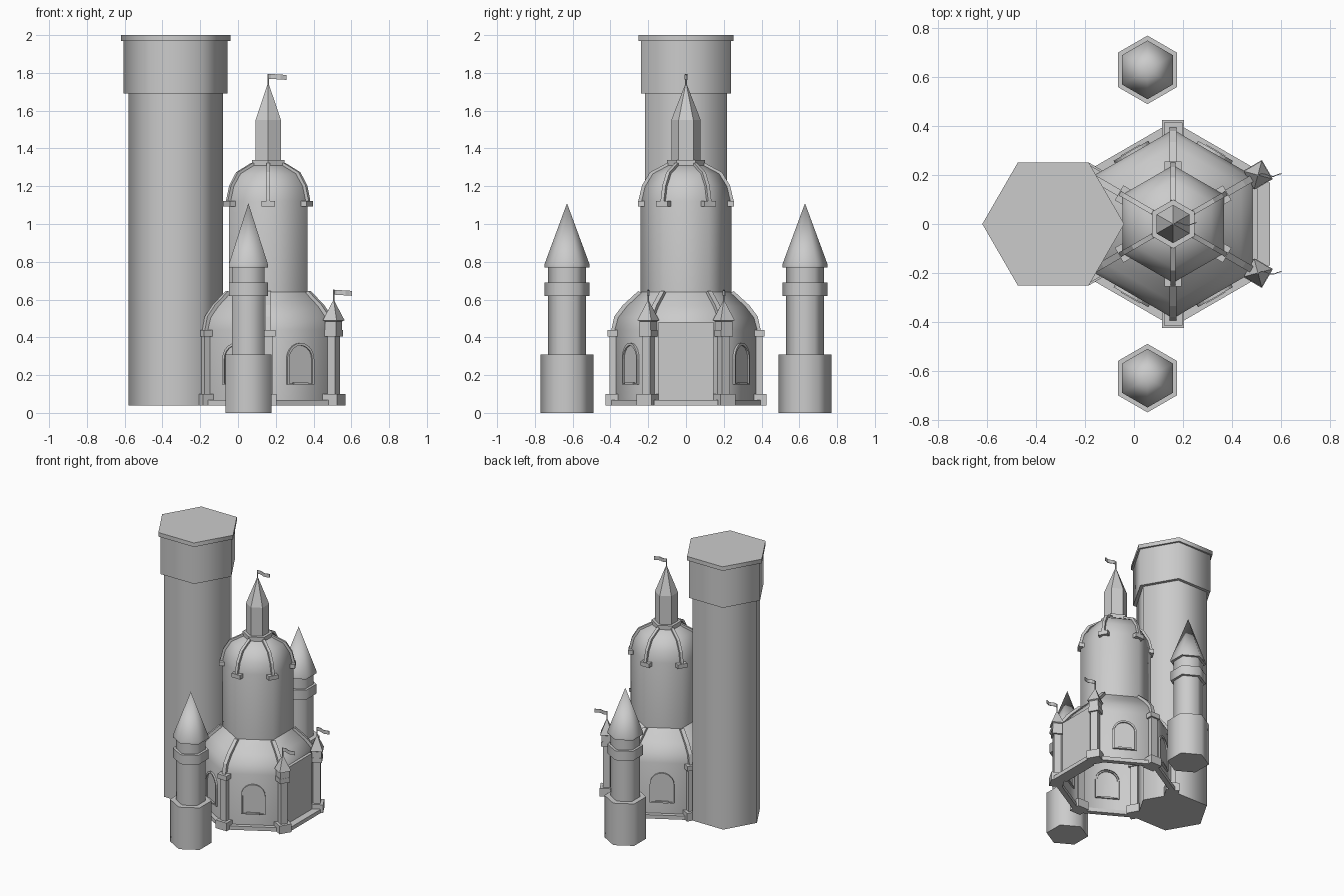
import bpy, bmesh, math
from mathutils import Matrix, Vector

if "Cube" in bpy.data.objects:
    bpy.data.objects.remove(bpy.data.objects["Cube"])

stone = bpy.data.materials.new("grey stone")
stone.use_nodes = True
GREY = (0.6, 0.6, 0.6, 1)
stone.diffuse_color = GREY
stone.node_tree.nodes["Principled BSDF"].inputs["Base Color"].default_value = GREY

KEEP = Vector((0.16, 0, 0))          # axis of the domed keep
CORNERS = [30 + 60 * k for k in range(6)]


def finish(name, bm, smooth=False):
    bmesh.ops.remove_doubles(bm, verts=bm.verts, dist=1e-5)
    bmesh.ops.recalc_face_normals(bm, faces=bm.faces)
    mesh = bpy.data.meshes.new(name)
    bm.to_mesh(mesh)
    bm.free()
    mesh.materials.append(stone)
    obj = bpy.data.objects.new(name, mesh)
    bpy.context.collection.objects.link(obj)
    if smooth:
        bpy.ops.object.select_all(action='DESELECT')
        obj.select_set(True)
        bpy.context.view_layer.objects.active = obj
        bpy.ops.object.shade_smooth_by_angle(angle=math.radians(65))
    return obj


def lathe(name, profile, centre, turn=30, sides=6, bottom=True, top=True, smooth=True):
    """Polygonal tower from a (radius, height) profile."""
    bm = bmesh.new()
    rings = []
    for r, z in profile:
        angles = [math.radians(turn) + math.tau * k / sides for k in range(sides)]
        rings.append([bm.verts.new((centre[0] + r * math.cos(a),
                                    centre[1] + r * math.sin(a), z)) for a in angles])
    for a, b in zip(rings, rings[1:]):
        for k in range(sides):
            j = (k + 1) % sides
            bm.faces.new((a[k], a[j], b[j], b[k]))
    if bottom and profile[0][0] > 0:
        bm.faces.new(rings[0])
    if top and profile[-1][0] > 0:
        bm.faces.new(rings[-1])
    return finish(name, bm, smooth)


def frame_at(angle):
    """Local x points outward from the keep, local y runs along the wall."""
    return Matrix.Translation(KEEP) @ Matrix.Rotation(math.radians(angle), 4, 'Z')


def add_box(bm, matrix, r0, r1, width, z0, z1):
    size = Matrix.Diagonal((r1 - r0, width, z1 - z0, 1))
    place = Matrix.Translation(((r0 + r1) / 2, 0, (z0 + z1) / 2))
    bmesh.ops.create_cube(bm, size=1, matrix=matrix @ place @ size)


def add_rib(bm, matrix, path, width, depth):
    """Square bar following a (radius, height) path."""
    rings = []
    for r, z in path:
        rings.append([bm.verts.new(matrix @ Vector((r + dr, y, z + dr * 0.5)))
                      for dr, y in ((-depth, -width / 2), (depth, -width / 2),
                                    (depth, width / 2), (-depth, width / 2))])
    for a, b in zip(rings, rings[1:]):
        for k in range(4):
            j = (k + 1) % 4
            bm.faces.new((a[k], a[j], b[j], b[k]))
    bm.faces.new(rings[0])
    bm.faces.new(rings[-1])


def flag(name, x, y, z0, z1):
    """Thin pole with a waving pennant."""
    lathe(name + "_pole", [(0.004, z0), (0.004, z1)], (x, y))
    bm = bmesh.new()
    rows = []
    for k in range(7):
        wave = 0.006 * math.sin(k * 1.3)
        rows.append([bm.verts.new((x + k * 0.016, y + wave + s, z - k * 0.001))
                     for s, z in ((-0.002, z1 - 0.026), (0.002, z1 - 0.026),
                                  (0.002, z1), (-0.002, z1))])
    for a, b in zip(rows, rows[1:]):
        for k in range(4):
            bm.faces.new((a[k], a[(k + 1) % 4], b[(k + 1) % 4], b[k]))
    bm.faces.new(rows[0])
    bm.faces.new(rows[-1])
    finish(name, bm)


# Tall flat-topped tower
TALL = (-0.33, 0)
lathe("tall_tower_shaft", [(0.25, 0.04), (0.25, 1.69)], TALL, turn=0)
lathe("tall_tower_head", [(0.275, 1.69), (0.275, 1.97)], TALL, turn=0)
lathe("tall_tower_cap", [(0.29, 1.97), (0.29, 2.0)], TALL, turn=0)

# Two side turrets
for side, y in (("front", -0.63), ("back", 0.63)):
    c = (0.055, y)
    lathe(side + "_turret_base", [(0.14, 0), (0.14, 0.31)], c)
    lathe(side + "_turret_shaft", [(0.1, 0.31), (0.1, 0.78)], c)
    lathe(side + "_turret_ring", [(0.12, 0.62), (0.12, 0.69)], c)
    lathe(side + "_turret_roof", [(0.12, 0.77), (0.12, 0.785), (0, 1.11)], c)

# Keep: lower hall with its curved roof, drum with dome, lantern spire
lathe("hall", [(0.385, 0.04), (0.385, 0.44), (0.367, 0.505), (0.32, 0.565), (0.24, 0.64)],
      KEEP, bottom=False, top=False)
lathe("drum_and_dome", [(0.24, 0.63), (0.24, 1.12), (0.222, 1.2), (0.18, 1.265), (0.09, 1.315)],
      KEEP, bottom=False)
lathe("lantern_collar", [(0.1, 1.305), (0.1, 1.34)], KEEP, smooth=False)
lathe("lantern_spire", [(0.078, 1.34), (0.078, 1.55), (0, 1.75)], KEEP, smooth=False)
flag("top_flag", KEEP.x, 0, 1.7, 1.795)

# Hollow plinth around the hall
lathe("plinth", [(0.38, 0.04), (0.42, 0.04), (0.42, 0.068), (0.38, 0.068), (0.38, 0.04)],
      KEEP, bottom=False, top=False, smooth=False)

# Blank gate panel between the flagged pillars
bm = bmesh.new()
add_box(bm, frame_at(0), 0.31, 0.345, 0.29, 0.04, 0.48)
add_box(bm, frame_at(0), 0.335, 0.395, 0.34, 0.04, 0.068)
finish("gate_panel", bm)

# Corner pillars, roof ribs and dome ribs
pillars, roof_ribs, dome_ribs = bmesh.new(), bmesh.new(), bmesh.new()
for a in CORNERS:
    m = frame_at(a)
    flagged = a in (30, 330)
    r = 0.4 if flagged else 0.38
    add_box(pillars, m, r - 0.045, r + 0.045, 0.09, 0.04, 0.1)
    add_box(pillars, m, r - 0.024, r + 0.024, 0.05, 0.1, 0.41)
    add_box(pillars, m, r - 0.035, r + 0.035, 0.075, 0.405, 0.44)
    add_rib(roof_ribs, m, [(0.385, 0.435), (0.37, 0.505), (0.325, 0.565), (0.243, 0.64)],
            0.028, 0.01)
    add_rib(dome_ribs, m, [(0.243, 1.1), (0.243, 1.125), (0.225, 1.2), (0.183, 1.27),
                           (0.09, 1.32)], 0.02, 0.008)
    add_box(dome_ribs, m, 0.22, 0.255, 0.07, 1.093, 1.123)
finish("corner_pillars", pillars)
finish("roof_ribs", roof_ribs)
finish("dome_ribs", dome_ribs)

# Pinnacles and flags on the two gate pillars
for side, a in (("back", 30), ("front", 330)):
    p = frame_at(a) @ Vector((0.4, 0, 0))
    lathe(side + "_pinnacle", [(0.047, 0.44), (0.047, 0.485), (0.06, 0.49), (0, 0.6)], p,
          turn=a + 45, sides=4, smooth=False)
    flag(side + "_flag", p.x, p.y, 0.57, 0.652)

# Arched windows on the four free walls
WALL = 0.385 * math.cos(math.radians(30))


def arch(half, spring, rise, sill):
    pts = [(-half, sill)]
    for k in range(11):
        t = math.pi * (1 - k / 10)
        pts.append((half * math.cos(t), spring + rise * math.sin(t)))
    return pts + [(half, sill)]


frames, panes = bmesh.new(), bmesh.new()
for a in (60, 120, 240, 300):
    m = frame_at(a)
    outer, inner = arch(0.082, 0.285, 0.085, 0.15), arch(0.07, 0.285, 0.072, 0.155)
    loops = [[frames.verts.new(m @ Vector((WALL + d, y, z))) for y, z in pts]
             for pts, d in ((outer, -0.01), (outer, 0.012), (inner, 0.012), (inner, -0.01))]
    for p, q in zip(loops, loops[1:]):
        for k in range(len(p)):
            j = (k + 1) % len(p)
            frames.faces.new((p[k], p[j], q[j], q[k]))
    add_box(frames, m, WALL - 0.01, WALL + 0.016, 0.09, 0.15, 0.162)
    panes.faces.new([panes.verts.new(m @ Vector((WALL + 0.003, y, z))) for y, z in inner])
finish("window_frames", frames)
finish("window_panes", panes)
